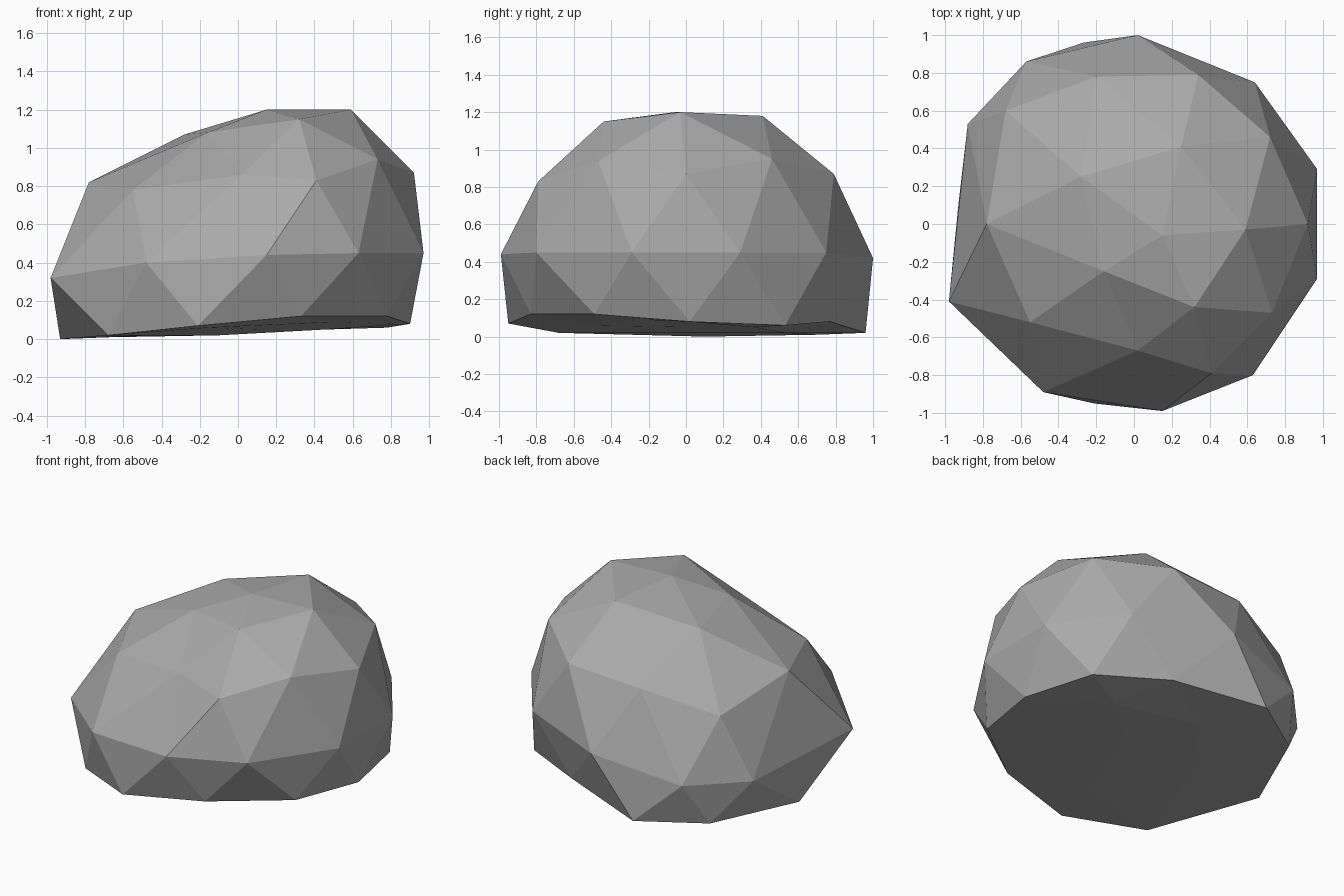
import bpy
import bmesh
from math import atan2, tau

# Remove the default object only
default = bpy.data.objects.get("Cube")
if default:
    bpy.data.objects.remove(default, do_unlink=True)


def make_material(name, colour):
    """One flat colour, shown in the viewport and in renders."""
    material = bpy.data.materials.new(name)
    material.use_nodes = True
    material.diffuse_color = colour
    shader = material.node_tree.nodes["Principled BSDF"]
    shader.inputs["Base Color"].default_value = colour
    shader.inputs["Roughness"].default_value = 1
    return material


def angle_of(vert):
    return atan2(vert.co.y, vert.co.x)


def split_into_rings(bm, sizes):
    """Group sphere vertices into rings, top down, each counter-clockwise
    from the direction of the first vertex below the crown."""
    ordered = sorted(bm.verts, key=lambda v: -v.co.z)
    start = angle_of(ordered[1])
    rings = []
    for size in sizes:
        ring, ordered = ordered[:size], ordered[size:]
        ring.sort(key=lambda v: (angle_of(v) - start + 0.1) % tau)
        rings.append(ring)
    return rings


def sculpt(ring, points):
    """Push each vertex of a ring to its chiselled place (hundredths)."""
    for vert, point in zip(ring, points):
        vert.co = [value / 100 for value in point]


# Chiselled contours of the boulder, from the crown down to the underside
crown = [(15, -6, 120)]
cap = [(59, -3, 120), (25, 41, 118), (-28, 25, 107), (-16, -25, 108),
       (32, -44, 115)]
shoulder = [(92, 0, 87), (72, 46, 95), (34, 79, 87), (-20, 78, 84),
            (-68, 60, 71), (-78, 0, 82), (-55, -52, 78), (2, -67, 86),
            (41, -79, 83), (73, -47, 94)]
waist = [(97, 29, 45), (64, 75, 45), (2, 100, 42), (-57, 86, 30),
         (-88, 53, 29), (-98, -41, 32), (-48, -89, 40), (15, -99, 44),
         (63, -80, 45), (97, -29, 45)]
foot = [(90, 2, 8), (78, 53, 6), (33, 77, 8), (-27, 96, 2), (-67, 70, 1),
        (-93, 10, 0), (-68, -68, 2), (-21, -95, 7), (33, -83, 12),
        (78, -49, 12)]
underside = [(45, 36, 5), (-10, 53, 2), (-45, 2, 2), (-15, -58, 6),
             (51, -23, 9)]
base = [(13, 6, 5)]
contours = [crown, cap, shoulder, waist, foot, underside, base]

# Boulder: a coarse sphere, reshaped ring by ring
bm = bmesh.new()
bmesh.ops.create_icosphere(bm, subdivisions=2, radius=1)
rings = split_into_rings(bm, [len(contour) for contour in contours])
for ring, contour in zip(rings, contours):
    sculpt(ring, contour)
bmesh.ops.recalc_face_normals(bm, faces=bm.faces)
for face in bm.faces:
    face.smooth = False

mesh = bpy.data.meshes.new("boulder")
bm.to_mesh(mesh)
bm.free()
boulder = bpy.data.objects.new("boulder", mesh)
bpy.context.collection.objects.link(boulder)
mesh.materials.append(make_material("stone grey", (0.4, 0.4, 0.4, 1)))
